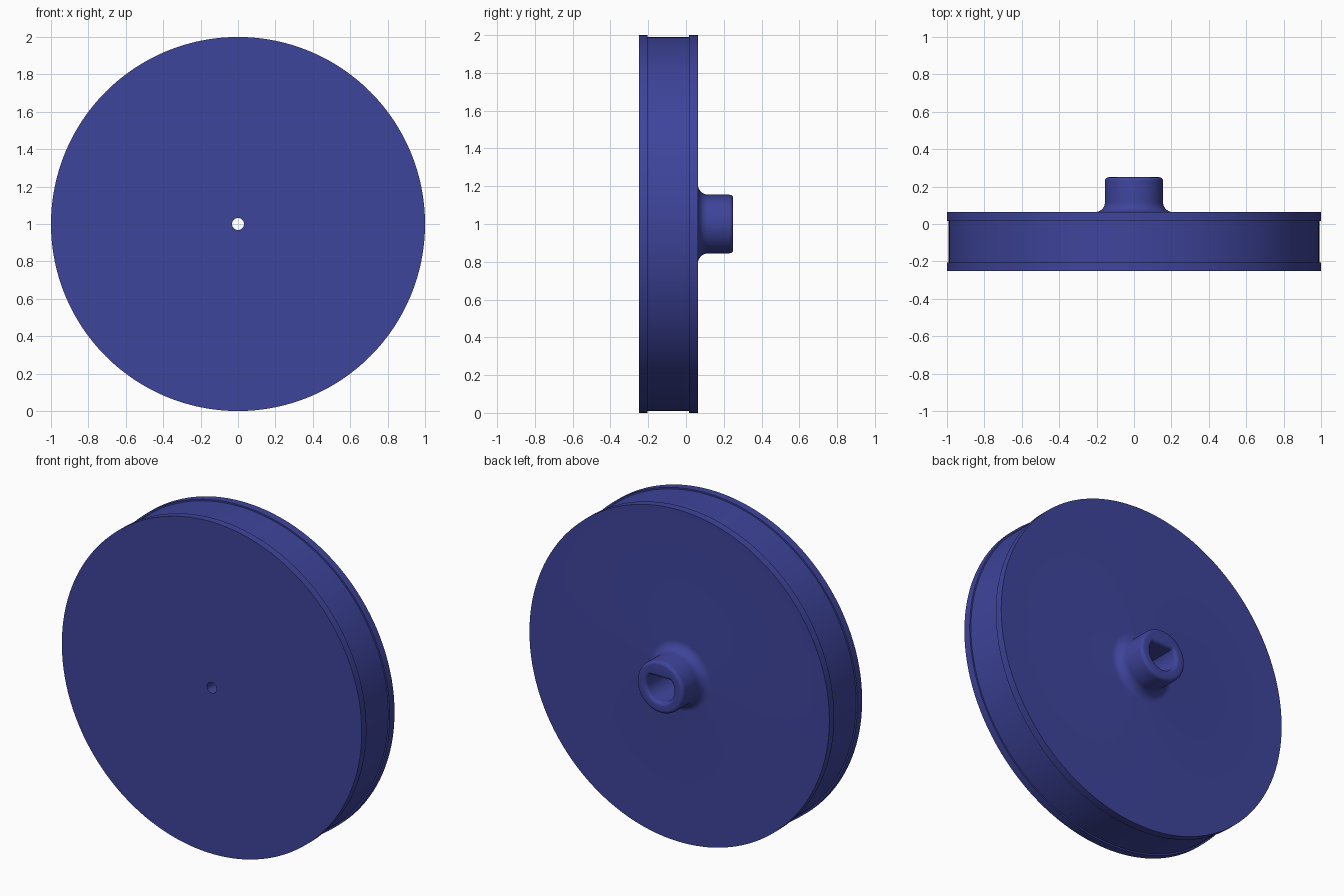
import bpy, bmesh, math

if "Cube" in bpy.data.objects:
    bpy.data.objects.remove(bpy.data.objects["Cube"])

SEGMENTS = 128
CENTRE_Z = 1.0

blue = bpy.data.materials.new("deep blue")
blue.diffuse_color = (0.048, 0.058, 0.328, 1)
blue.use_nodes = True
blue.node_tree.nodes["Principled BSDF"].inputs["Base Color"].default_value = blue.diffuse_color


def arc(cr, cy, radius, start, end, steps=6):
    """Arc points (radius, y) for a rounded corner; angles in degrees."""
    return [(cr + radius * math.cos(math.radians(start + (end - start) * i / steps)),
             cy + radius * math.sin(math.radians(start + (end - start) * i / steps)))
            for i in range(steps + 1)]


# Disc with shallow tyre groove, from the screw hole out to the back face
outer = [(0.032, -0.25), (1.0, -0.25), (1.0, -0.205), (0.991, -0.205),
         (0.991, 0.017), (1.0, 0.017), (1.0, 0.063)]
# Hub: fillet at the base, rounded outer lip
outer += arc(0.21, 0.118, 0.055, 270, 180, 8)
outer += arc(0.135, 0.23, 0.02, 0, 90)
# Shaft bore: rounded inner lip, wall and floor
bore = arc(0.11, 0.23, 0.02, 90, 180)
bore += [(0.09, -0.05)]
profile = [(r, y, False) for r, y in outer] + [(r, y, True) for r, y in bore]
profile += [(0.032, -0.05, False)]

# Revolve the profile about the y axis
bm = bmesh.new()
rings = []
for r, y, is_bore in profile:
    ring = []
    for i in range(SEGMENTS):
        a = math.tau * i / SEGMENTS
        z = r * math.sin(a)
        if is_bore:
            z = min(z, r - 0.03)  # flat side of the D-shaped bore
        ring.append(bm.verts.new((r * math.cos(a), y, CENTRE_Z + z)))
    rings.append(ring)
for k, ring in enumerate(rings):
    following = rings[(k + 1) % len(rings)]
    for i in range(SEGMENTS):
        j = (i + 1) % SEGMENTS
        bm.faces.new((ring[i], ring[j], following[j], following[i]))
bmesh.ops.recalc_face_normals(bm, faces=bm.faces)

mesh = bpy.data.meshes.new("wheel")
bm.to_mesh(mesh)
bm.free()
mesh.materials.append(blue)
wheel = bpy.data.objects.new("wheel", mesh)
bpy.context.collection.objects.link(wheel)

# Smooth round surfaces, sharp rims
bpy.context.view_layer.objects.active = wheel
wheel.select_set(True)
bpy.ops.object.shade_smooth_by_angle(angle=math.radians(30))
